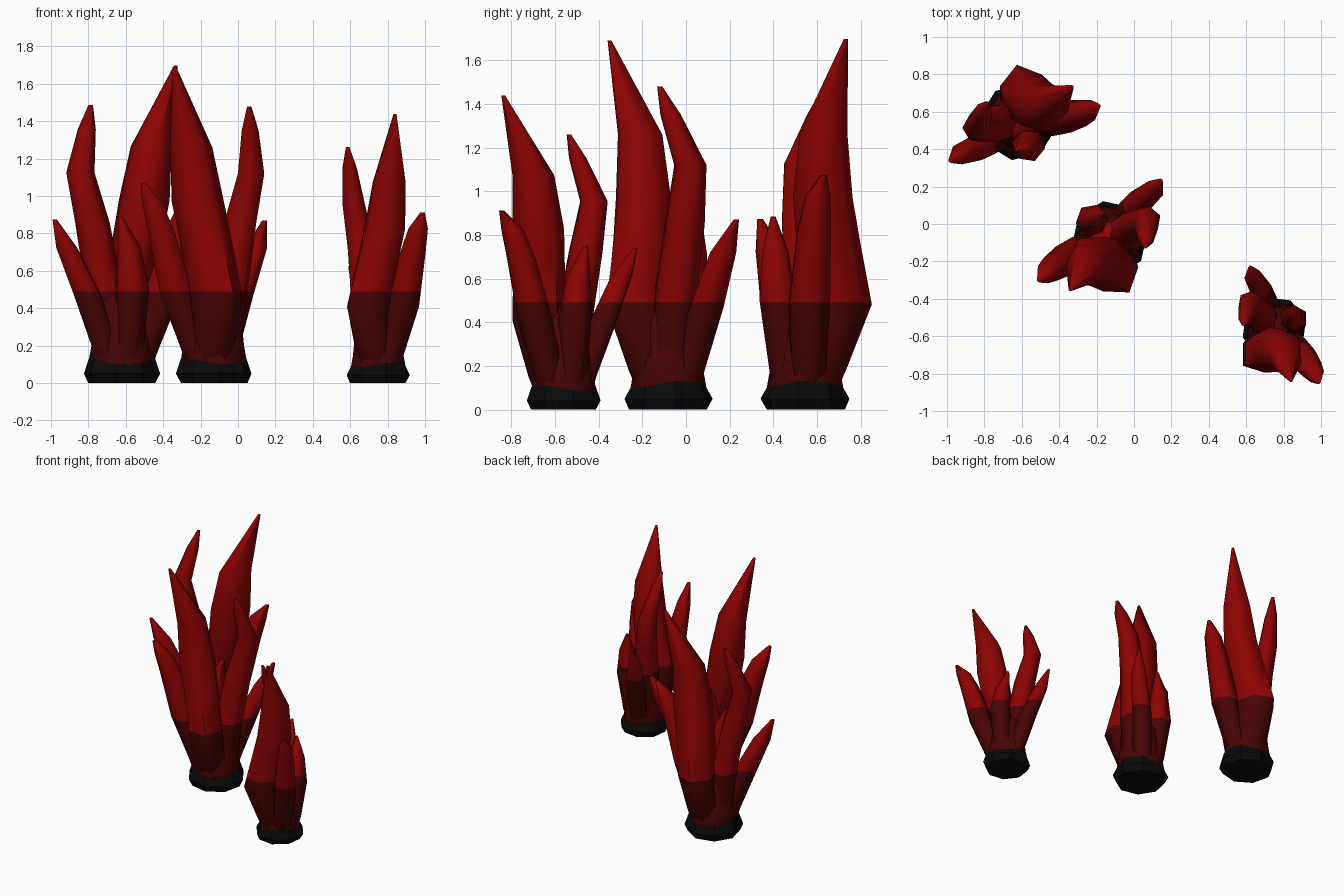
import bpy, bmesh, math
from mathutils import Matrix

if "Cube" in bpy.data.objects:
    bpy.data.objects.remove(bpy.data.objects["Cube"])


def material(name, rgb):
    m = bpy.data.materials.new(name)
    m.diffuse_color = (*rgb, 1)
    m.use_nodes = True
    m.node_tree.nodes["Principled BSDF"].inputs["Base Color"].default_value = m.diffuse_color
    return m


BLACK = material("black rock", (0.003, 0.003, 0.003))
DARK = material("dark red", (0.065, 0.001, 0.001))
RED = material("bright red", (0.26, 0.001, 0.001))
BAND = 0.49  # height where dark red turns bright red


def loft(name, rings, xform, sides, phase, mats, smooth=65, wave=0):
    """Closed tube through rings (x, y, z, radius[, squash]), coloured by height."""
    bm = bmesh.new()
    loops = []
    turn = math.radians(phase)
    for x, y, z, r, *squash in rings:
        loop = []
        for i in range(sides):
            a = math.tau * i / sides
            u, v = r * math.cos(a), r * math.sin(a) * (squash[0] if squash else 1)
            dz = wave * math.sin(2 * a + 1) if z > .08 else 0
            loop.append(bm.verts.new((x + u * math.cos(turn) - v * math.sin(turn),
                                      y + u * math.sin(turn) + v * math.cos(turn), z + dz)))
        loops.append(loop)
    for lo, hi in zip(loops, loops[1:]):
        for i in range(sides):
            j = (i + 1) % sides
            bm.faces.new((lo[i], lo[j], hi[j], hi[i]))
    bm.faces.new(loops[0][::-1])
    bm.faces.new(loops[-1])
    bm.transform(xform)
    bmesh.ops.recalc_face_normals(bm, faces=bm.faces[:])
    for e in bm.edges:
        e.smooth = e.calc_face_angle(0) < math.radians(smooth)
    if len(mats) > 1:
        bmesh.ops.bisect_plane(bm, geom=bm.verts[:] + bm.edges[:] + bm.faces[:],
                               plane_co=(0, 0, BAND), plane_no=(0, 0, 1))
    for f in bm.faces:
        f.smooth = True
        if len(mats) > 1 and f.calc_center_median().z > BAND:
            f.material_index = 1
    me = bpy.data.meshes.new(name)
    bm.to_mesh(me)
    bm.free()
    for m in mats:
        me.materials.append(m)
    ob = bpy.data.objects.new(name, me)
    bpy.context.collection.objects.link(ob)


# Spikes of one cluster: phase and rings, relative to the cluster centre
SPIKES = {
    "tall_spike": (-56, [(-.01, -.04, .08, .11), (.0, -.07, .18, .125), (.01, -.145, .48, .17, .78),
                         (-.045, -.125, .78, .15, .9), (-.085, -.115, .97, .14),
                         (-.12, -.13, 1.26, .113), (-.21, -.27, 1.69, .01)]),
    "curved_spike": (20, [(.04, .0, .08, .1), (.05, .01, .18, .1), (.09, .03, .5, .1),
                          (.14, .075, .85, .092), (.2, .1, 1.12, .075),
                          (.195, .01, 1.35, .048), (.19, -.04, 1.48, .012)]),
    "left_short_spike": (30, [(-.07, -.04, .08, .08), (-.1, -.05, .18, .085), (-.2, -.09, .48, .1),
                              (-.28, -.14, .81, .082), (-.33, -.175, .97, .062),
                              (-.375, -.218, 1.07, .015)]),
    "right_short_spike": (45, [(.04, .07, .08, .075), (.06, .09, .18, .078), (.135, .175, .47, .08),
                               (.225, .25, .72, .062), (.272, .31, .87, .013)]),
    "rear_short_spike": (70, [(-.04, .05, .08, .08), (-.06, .07, .18, .082), (-.095, .1, .5, .088),
                              (-.08, .115, .72, .064), (-.04, .14, .88, .012)]),
}

# Rock foot and the fused core the spikes grow from
FOOT = [(.003, -.003, 0, .18), (0, 0, .05, .205), (0, 0, .115, .178)]
CORE = [(0, 0, .05, .16), (0, 0, .115, .177), (0, 0, .18, .165), (0, 0, .42, .14), (0, 0, .55, .06)]

# Three clusters: centre, turn, scale, mirrored
CLUSTERS = {
    "middle": ((-.13, -.08), 0, 1.0, 1),
    "back": ((-.62, .545), 161, 1.005, 1),
    "front": ((.75, -.56), 160, .852, -1),
}

for place, ((cx, cy), turn, size, flip) in CLUSTERS.items():
    xf = (Matrix.Translation((cx, cy, 0)) @ Matrix.Rotation(math.radians(turn), 4, 'Z')
          @ Matrix.Diagonal((size, size * flip, size, 1)))
    loft(place + "_rock_foot", FOOT, xf, 8, 10, [BLACK], 35, .02)
    loft(place + "_core", CORE, xf, 8, 10, [DARK, RED], 65, .02)
    for part, (phase, rings) in SPIKES.items():
        loft(place + "_" + part, rings, xf, 6, phase, [DARK, RED])
